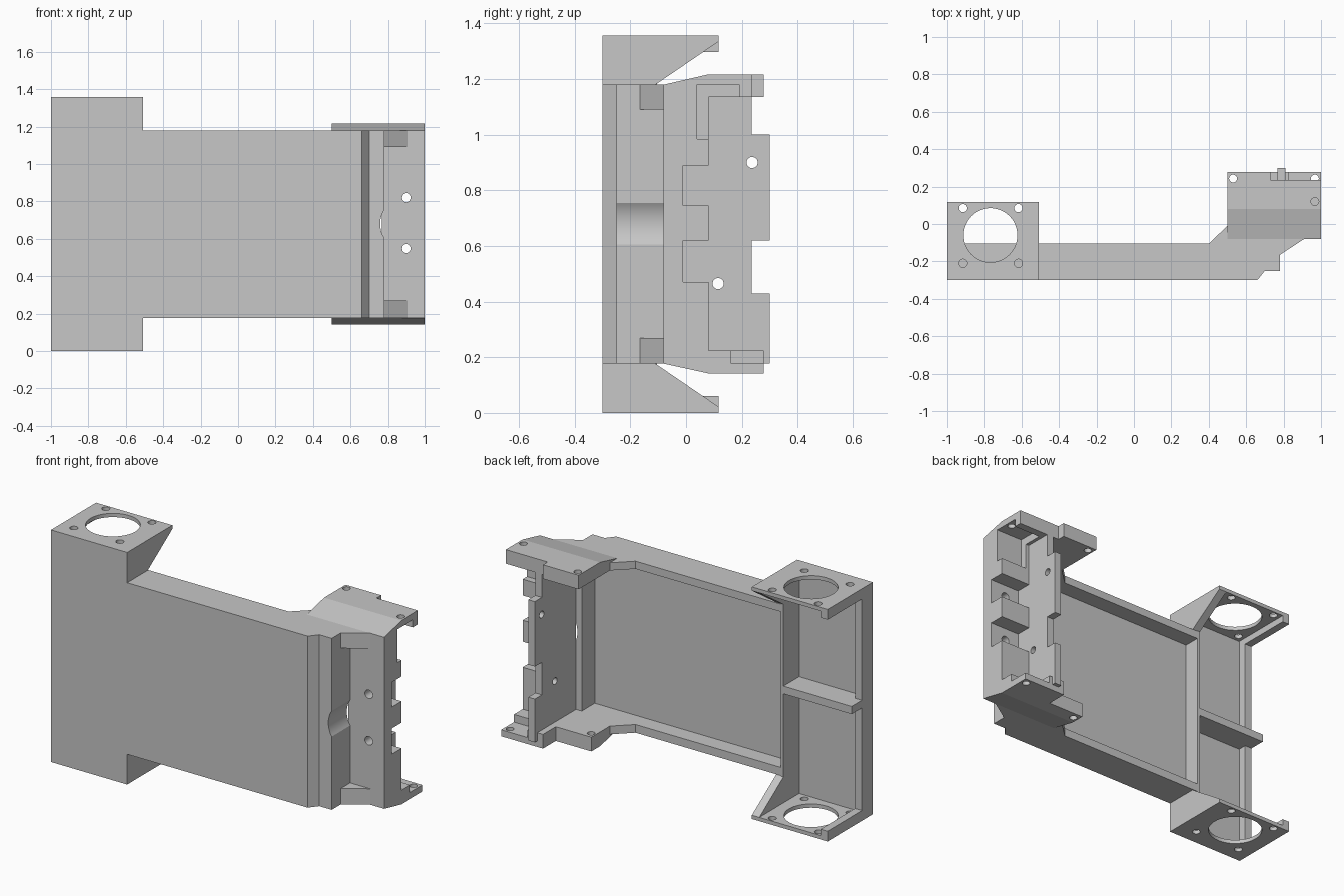
import bpy, bmesh, math
from mathutils import Vector

if "Cube" in bpy.data.objects:
    bpy.data.objects.remove(bpy.data.objects["Cube"])

grey = bpy.data.materials.new("light grey")
grey.diffuse_color = (0.57, 0.57, 0.57, 1)
grey.use_nodes = True
grey.node_tree.nodes["Principled BSDF"].inputs["Base Color"].default_value = grey.diffuse_color


def prism(name, pts, lo, hi, axis='z'):
    """Extrude a 2D outline along an axis (z: xy outline, x: yz, y: xz)."""
    def place(p, h):
        return {'z': (p[0], p[1], h), 'x': (h, p[0], p[1]), 'y': (p[0], h, p[1])}[axis]
    bm = bmesh.new()
    a = [bm.verts.new(place(p, lo)) for p in pts]
    b = [bm.verts.new(place(p, hi)) for p in pts]
    bm.faces.new(a)
    bm.faces.new(b[::-1])
    for i in range(len(pts)):
        j = (i + 1) % len(pts)
        bm.faces.new((a[i], b[i], b[j], a[j]))
    bmesh.ops.recalc_face_normals(bm, faces=bm.faces[:])
    me = bpy.data.meshes.new(name)
    bm.to_mesh(me)
    bm.free()
    me.materials.append(grey)
    ob = bpy.data.objects.new(name, me)
    bpy.context.collection.objects.link(ob)
    return ob


def box(name, x0, x1, y0, y1, z0, z1):
    return prism(name, [(x0, y0), (x1, y0), (x1, y1), (x0, y1)], z0, z1)


def disc(u, v, r, n=24):
    return [(u + r * math.cos(2 * math.pi * i / n), v + r * math.sin(2 * math.pi * i / n))
            for i in range(n)]


def cut(ob, *cutters, angle=30):
    for c in cutters:
        m = ob.modifiers.new("cut", 'BOOLEAN')
        m.operation, m.solver, m.object = 'DIFFERENCE', 'EXACT', c
    bpy.context.view_layer.update()
    me = bpy.data.meshes.new_from_object(ob.evaluated_get(bpy.context.evaluated_depsgraph_get()))
    ob.modifiers.clear()
    ob.data = me
    for c in cutters:
        bpy.data.objects.remove(c)
    bpy.ops.object.select_all(action='DESELECT')
    ob.select_set(True)
    bpy.context.view_layer.objects.active = ob
    bpy.ops.object.shade_smooth_by_angle(angle=math.radians(angle))


def hole(u, v, r, lo, hi, axis='z', n=24):
    return prism("hole_cutter", disc(u, v, r, n), lo, hi, axis)


H = 1.357            # full height
B, T = 0.177, 1.18   # bottom and top of the body
BX = -0.507          # inner side of the motor bracket

# front panel with chamfered right end
prism("front_panel", [(BX - 0.03, -0.3), (0.66, -0.3), (0.70, -0.25), (0.73, -0.25),
                      (0.73, -0.2), (BX - 0.03, -0.2)], B, T)

# top and bottom rims with matching corner gussets
rim = [(BX - 0.03, -0.3), (0.66, -0.3), (0.70, -0.25), (0.78, -0.25), (0.78, -0.165), (0.91, -0.08),
       (1, -0.08), (1, 0), (0.5, 0), (0.5, -0.01), (0.4, -0.105), (BX - 0.03, -0.105)]
for label, z0, z1, g0, g1 in (("bottom", B, 0.225, B, 0.27), ("top", 1.135, T, 1.09, T)):
    prism(label + "_rim", rim, z0, z1)
    prism(label + "_corner_gusset", [(0.78, -0.165), (0.91, -0.08), (0.78, -0.08)], g0, g1)

# motor bracket: front, side walls, middle shelf
box("bracket_front", -1, BX, -0.3, -0.25, 0, H)
box("bracket_outer_wall", -1, -0.955, -0.3, -0.2, 0, H)
box("bracket_inner_wall", -0.555, BX - 0.03, -0.3, -0.105, 0.1, H - 0.1)
box("bracket_shelf", -1, BX - 0.03, -0.3, -0.105, 0.66, 0.705)

# motor plates with bore, screw holes, edge ribs and slanted cheeks
for label, f in (("bottom", lambda z: z), ("top", lambda z: H - z)):
    lo, hi = sorted((f(0), f(0.022)))
    plate = box(label + "_motor_plate", -1, BX, -0.3, 0.117, lo, hi)
    cut(plate, hole(-0.767, -0.06, 0.145, lo - 0.1, hi + 0.1, n=48),
        *[hole(x, y, 0.022, lo - 0.1, hi + 0.1) for x in (-0.915, -0.617) for y in (-0.21, 0.085)])
    lo, hi = sorted((f(0), f(0.06)))
    box(label + "_plate_rib", -1, -0.955, -0.3, 0.117, lo, hi)
    prism(label + "_cheek", [(-0.3, f(0)), (0.117, f(0)), (0.117, f(0.022)), (-0.11, f(B)),
                             (-0.3, f(B))], -0.555, BX, 'x')

# inner side wall with stepped back edge, finger groove and cross holes
wall = prism("side_wall_front", [(-0.25, B), (-0.08, B), (-0.08, T), (-0.25, T)],
             0.73, 0.78, 'x')
cut(wall, hole(0.897, 0.68, 0.139, -0.4, 0.1, 'y', 64))
wall = prism("side_wall_back", [(-0.08, B), (0.3, B), (0.3, 0.43), (0.235, 0.43),
                                (0.235, 0.62), (0.3, 0.62), (0.3, 1.0), (0.235, 1.0),
                                (0.235, 1.14), (-0.08, 1.14)], 0.767, 0.81, 'x')
cut(wall, hole(0.237, 0.9, 0.02, 0.6, 0.9, 'x'), hole(0.115, 0.465, 0.02, 0.6, 0.9, 'x'))

# toothed mounting block with two front screw holes and an upper pocket
block = prism("toothed_block", [(-0.08, B), (0.08, B), (0.08, 0.47), (-0.01, 0.47),
                                (-0.01, 0.62), (0.08, 0.62), (0.08, 0.745), (-0.01, 0.745),
                                (-0.01, 0.89), (0.08, 0.89), (0.08, T), (-0.08, T)],
              0.78, 1, 'x')
cut(block, hole(0.9, 0.82, 0.025, -0.2, 0.2, 'y'), hole(0.9, 0.548, 0.025, -0.2, 0.2, 'y'),
    box("pocket_cutter", 0.83, 1.1, 0.04, 0.2, 0.985, 1.3))

# bottom flange: shortened left side, notched right corner
flange = prism("bottom_flange", [(-0.08, 0.225), (-0.08, B), (0.08, 0.142), (0.278, 0.142),
                                 (0.278, 0.225)], 0.5, 1, 'x')
cut(flange, box("corner_cutter", 0.4, 0.73, 0.16, 0.4, 0, 0.4),
    box("notch_cutter", 0.83, 1.1, 0.16, 0.4, 0.18, 0.4),
    hole(0.53, 0.12, 0.021, 0, 0.5), hole(0.967, 0.243, 0.021, 0, 0.5), angle=10)

# top flange: shortened right side, pocket beneath
flange = prism("top_flange", [(-0.08, 1.135), (-0.08, T), (0.08, 1.217), (0.278, 1.217),
                              (0.278, 1.135)], 0.5, 1, 'x')
cut(flange, box("corner_cutter", 0.73, 1.1, 0.235, 0.4, 1, 1.4),
    box("pocket_cutter", 0.83, 1.1, 0.04, 0.19, 1, T),
    hole(0.53, 0.243, 0.021, 1, 1.4), hole(0.967, 0.12, 0.021, 1, 1.4), angle=10)
